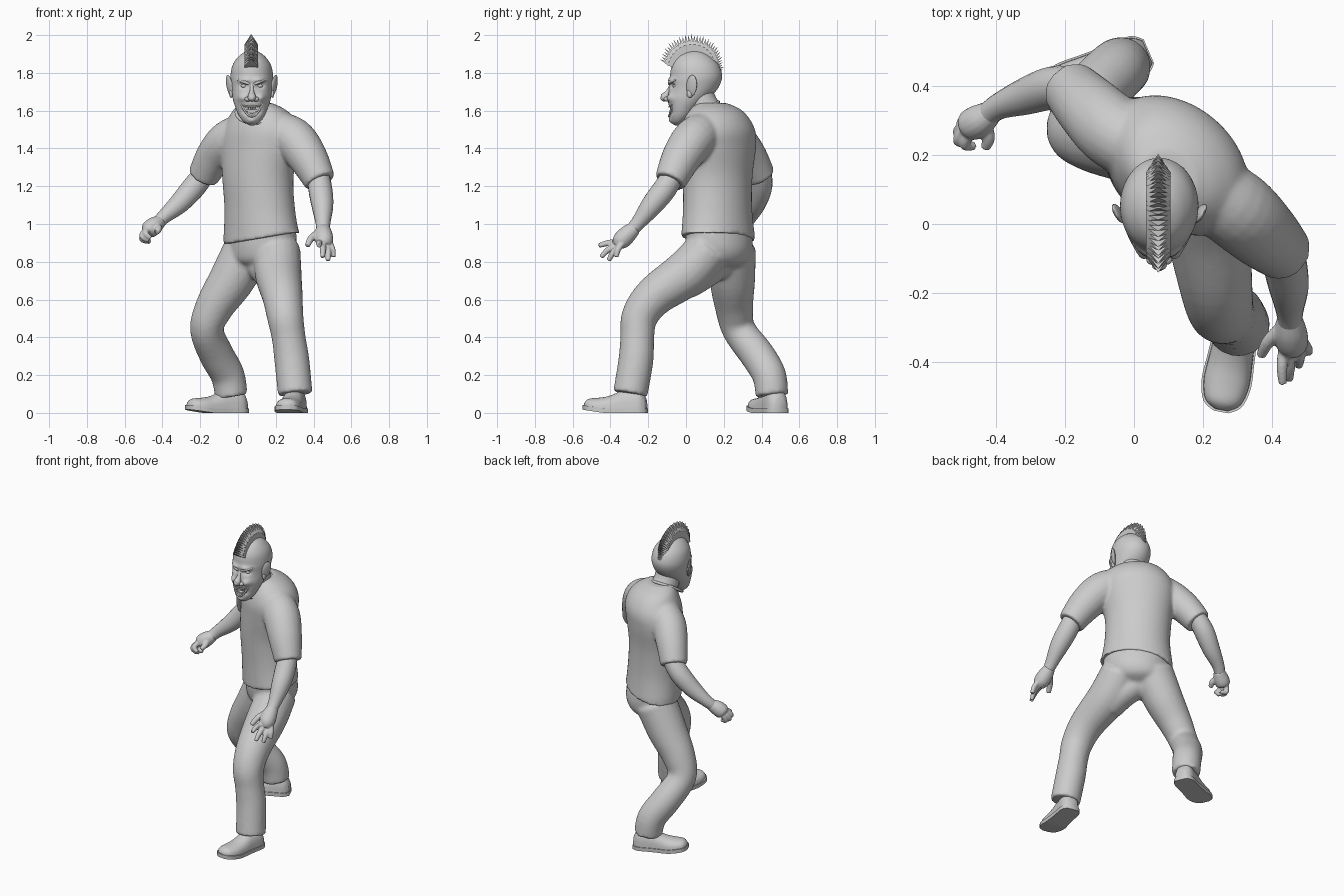
import bpy, bmesh
from math import sin, cos, pi, radians, exp
from mathutils import Vector, Matrix

if "Cube" in bpy.data.objects:
    bpy.data.objects.remove(bpy.data.objects["Cube"])

clay = bpy.data.materials.new("plain_grey")
clay.use_nodes = True
GREY = (0.6, 0.6, 0.6, 1)
clay.diffuse_color = GREY
clay.node_tree.nodes["Principled BSDF"].inputs["Base Color"].default_value = GREY


def spline(pts, n=5):
    """Catmull-Rom interpolation of tuples of any length."""
    out = []
    for i in range(len(pts) - 1):
        a, b, c, d = (pts[min(max(j, 0), len(pts) - 1)] for j in range(i - 1, i + 3))
        for k in range(n):
            t = k / n
            out.append([q + 0.5 * t * (r - p + t * (2 * p - 5 * q + 4 * r - s + t * (3 * (q - r) + s - p)))
                        for p, q, r, s in zip(a, b, c, d)])
    return out + [list(pts[-1])]


def tube(pts, sides=20, n=5):
    """Round rings along a path of (x, y, z, radius)."""
    pts = spline(pts, n)
    pos = [Vector(p[:3]) for p in pts]
    rings, normal = [], None
    for i, p in enumerate(pos):
        t = (pos[min(i + 1, len(pos) - 1)] - pos[max(i - 1, 0)]).normalized()
        normal = t.orthogonal() if normal is None else normal - t * normal.dot(t)
        normal.normalize()
        side = t.cross(normal)
        rings.append([p + pts[i][3] * (normal * cos(a) + side * sin(a))
                      for a in (2 * pi * k / sides for k in range(sides))])
    return rings


def slices(pts, yaw=0.0, sides=40, n=5):
    """Level oval rings of (x, y, z, half_width, half_depth)."""
    u, v = Vector((cos(yaw), sin(yaw), 0)), Vector((-sin(yaw), cos(yaw), 0))
    return [[Vector(p[:3]) + u * p[3] * cos(a) + v * p[4] * sin(a)
             for a in (2 * pi * k / sides for k in range(sides))] for p in spline(pts, n)]


def finish(name, bm, smooth=True, voxel=0, angle=50, relax=5):
    bmesh.ops.recalc_face_normals(bm, faces=bm.faces)
    me = bpy.data.meshes.new(name)
    bm.to_mesh(me)
    bm.free()
    me.materials.append(clay)
    ob = bpy.data.objects.new(name, me)
    bpy.context.collection.objects.link(ob)
    if voxel:
        rm = ob.modifiers.new("blend", 'REMESH')
        rm.mode, rm.voxel_size, rm.use_smooth_shade = 'VOXEL', voxel, True
        sm = ob.modifiers.new("relax", 'SMOOTH')
        sm.factor, sm.iterations = 0.5, relax
    elif smooth:
        bpy.ops.object.select_all(action='DESELECT')
        ob.select_set(True)
        bpy.context.view_layer.objects.active = ob
        bpy.ops.object.shade_smooth_by_angle(angle=radians(angle))
    return ob


def skin(name, parts, **kw):
    """Join rings of each part into capped surfaces."""
    bm = bmesh.new()
    for rings in parts:
        rows = [[bm.verts.new(p) for p in r] for r in rings]
        m = len(rows[0])
        for r, s in zip(rows, rows[1:]):
            for k in range(m):
                bm.faces.new((r[k], r[(k + 1) % m], s[(k + 1) % m], s[k]))
        bm.faces.new(rows[0][::-1])
        bm.faces.new(rows[-1])
    return finish(name, bm, **kw)


def blob(name, pos, size, rot=(0, 0, 0)):
    bm = bmesh.new()
    bmesh.ops.create_uvsphere(bm, u_segments=20, v_segments=12, radius=1)
    ob = finish(name, bm)
    ob.location, ob.scale, ob.rotation_euler = pos, size, rot
    return ob


# Shirt: turned torso with sleeves
TURN = radians(-42)
torso = slices([(.125, .17, .925, .225, .17), (.115, .167, 1.08, .203, .165), (.105, .167, 1.25, .205, .167),
                (.115, .17, 1.4, .23, .172), (.125, .168, 1.49, .23, .172), (.125, .163, 1.56, .195, .15),
                (.112, .155, 1.61, .145, .115), (.1, .135, 1.64, .085, .075)], TURN)
for p in torso[0]:
    p.z += 0.17 * (p.x - .125)
sleeve_l = [(.18, .12, 1.5, .105), (.292, .045, 1.45, .115), (.37, -.025, 1.35, .105), (.435, -.085, 1.225, .084)]
sleeve_r = [(.06, .2, 1.5, .1), (-.052, .262, 1.442, .107), (-.125, .33, 1.36, .098), (-.185, .393, 1.25, .083)]
skin("shirt", [torso, tube(sleeve_l), tube(sleeve_r)], voxel=0.009, relax=8)

# Trousers: hips, two bent legs and the seat web between them
hips = slices([(.115, .185, .765, .07, .07), (.12, .182, .8, .16, .135), (.13, .178, .87, .192, .158),
               (.127, .172, .97, .203, .152)], TURN)
leg_l = [(.21, .125, .87, .12), (.212, .01, .745, .125), (.235, -.165, .62, .108), (.25, -.245, .51, .097),
         (.268, -.258, .4, .09), (.285, -.265, .28, .093), (.303, -.295, .1, .092)]
leg_r = [(.055, .24, .87, .13), (-.03, .245, .71, .122), (-.125, .255, .56, .102), (-.165, .28, .44, .089),
         (-.115, .375, .31, .092), (-.055, .44, .2, .09), (-.035, .455, .09, .087)]
seat = [(-.05, .24, .68, .09), (.03, .22, .765, .09), (.1, .175, .8, .09), (.165, .1, .755, .095), (.2, 0, .7, .1)]
skin("trousers", [hips, tube(leg_l), tube(leg_r), tube(seat)], voxel=0.01, relax=10)

# Bare forearms
skin("left_forearm", [tube([(.42, -.05, 1.29, .055), (.435, -.11, 1.19, .063), (.447, -.18, 1.1, .058),
                            (.45, -.25, 1.01, .04), (.45, -.29, .965, .035)])])
skin("right_forearm", [tube([(-.16, .395, 1.29, .055), (-.23, .395, 1.2, .062), (-.31, .37, 1.11, .054),
                             (-.39, .34, 1.04, .038), (-.43, .31, 1.0, .034)])])


# Hands: palm plus jointed digits, as (root, knuckle, tip)
def hand(side, palm, digits):
    parts = [tube(palm, 16)]
    for i, (a, b, c) in enumerate(digits):
        r = .019 if i == 0 else .0165
        parts.append(tube([(*a, r), (*b, r), (*c, r * .75)], 10, 4))
    skin(side + "_hand", parts, voxel=0.005, relax=3)


hand("left", [(.45, -.27, .98, .036), (.452, -.31, .945, .048), (.457, -.345, .91, .047), (.457, -.365, .885, .03)],
     [((.425, -.3, .955), (.388, -.34, .925), (.367, -.38, .885)),
      ((.435, -.35, .905), (.428, -.41, .9), (.43, -.462, .885)),
      ((.45, -.355, .895), (.45, -.41, .865), (.448, -.45, .825)),
      ((.472, -.345, .89), (.478, -.385, .85), (.476, -.41, .806)),
      ((.485, -.335, .9), (.5, -.36, .865), (.505, -.37, .825))])
hand("right", [(-.41, .325, 1.015, .034), (-.445, .3, .99, .047), (-.475, .285, .965, .045), (-.485, .28, .955, .028)],
     [((-.43, .29, .99), (-.42, .25, .975), (-.43, .22, .955)),
      ((-.475, .265, .975), (-.49, .23, .95), (-.462, .225, .925)),
      ((-.49, .27, .965), (-.508, .24, .935), (-.472, .235, .912)),
      ((-.495, .285, .955), (-.508, .262, .92), (-.472, .255, .906)),
      ((-.49, .3, .95), (-.497, .287, .915), (-.462, .28, .908))])

# Shoes: rounded upper on a flat sole, heel to toe as (along, half_width, height)
LAST = [(.006, .035, .075), (.04, .058, .13), (.12, .06, .125), (.19, .064, .095), (.26, .067, .074),
        (.315, .052, .06), (.338, .02, .035)]
for side, heel, toe in (("left", (.315, -.205), (.252, -.54)), ("right", (.045, .5), (-.283, .358))):
    h = Vector((*heel, 0))
    d = (Vector((*toe, 0)) - h).normalized()
    w = Vector((-d.y, d.x, 0))
    upper, sole = [], []
    for along, half, high in spline(LAST, 4):
        lift = .018 * max(along - .22, 0) / .12
        c = h + d * along + Vector((0, 0, lift))
        upper.append([c + w * half * cos(a) + Vector((0, 0, .015 + (high - .015) * max(sin(a), 0) ** .7))
                      for a in (pi * k / 14 for k in range(15))])
        e = h + d * (along * 1.03 - .004) + Vector((0, 0, lift))
        sole.append([e + w * s * half * 1.08 + Vector((0, 0, z)) for s, z in ((-1, 0), (1, 0), (1, .024), (-1, .024))])
    skin(side + "_shoe", [upper])
    skin(side + "_sole", [sole])

# Neck and collar
skin("neck", [tube([(.095, .14, 1.55, .086), (.085, .09, 1.63, .08), (.08, .06, 1.72, .075)])])
ring = [Vector((.085 + .094 * cos(a), .082 + .09 * sin(a), 1.59 + .056 * sin(a)))
        for a in (2 * pi * k / 32 for k in range(33))]
skin("collar", [tube([(*p, .009) for p in ring], 8, 1)])

# Head: stacked ovals, then pushed into sockets, brows, cheeks and mouth
CX = .073
head = slices([(CX, -.045, 1.522, .012, .012), (CX, -.04, 1.54, .042, .036), (CX, -.028, 1.57, .066, .06),
               (CX, -.012, 1.61, .084, .08), (CX, .012, 1.66, .1, .107), (CX, .04, 1.72, .108, .13),
               (CX, .053, 1.78, .113, .138), (CX, .05, 1.84, .102, .125), (CX, .045, 1.885, .072, .09),
               (CX, .045, 1.912, .035, .045), (CX, .045, 1.918, .008, .01)], sides=72, n=8)
DENTS = [(.042, 1.732, .02, .014, .02), (.04, 1.762, .03, .012, -.016), (.052, 1.668, .022, .02, -.02),
         (0, 1.6, .04, .02, .024), (0, 1.545, .024, .016, -.01)]
for r in head:
    for p in r:
        if p.y < .02:
            dx = abs(p.x - CX)
            p.y += sum(k * exp(-((dx - x) / sx) ** 2 - ((p.z - z) / sz) ** 2) for x, z, sx, sz, k in DENTS)
skin("head", [head], angle=80)

# Eyes, slanted brows, ears and nose
for s, side in ((1, "left"), (-1, "right")):
    blob(side + "_eye", (CX + s * .042, -.056, 1.731), (.017, .015, .011))
    skin(side + "_brow", [tube([(CX + s * .012, -.088, 1.74, .006), (CX + s * .04, -.084, 1.752, .009),
                                (CX + s * .075, -.053, 1.764, .005)], 10)])
    blob(side + "_ear", (CX + s * .117, .03, 1.732), (.011, .031, .058), (radians(-10), s * radians(8), s * radians(-28)))
    blob(side + "_ear_lobe", (CX + s * .109, .02, 1.69), (.01, .016, .022))
    blob(side + "_nostril", (CX + s * .021, -.1, 1.661), (.017, .018, .013))
skin("nose", [tube([(CX, -.078, 1.74, .009), (CX, -.093, 1.705, .011), (CX, -.109, 1.678, .021),
                    (CX, -.124, 1.667, .02), (CX, -.135, 1.664, .006)], 14)])

# Grin: two lips and rows of teeth
for name, mid, rad in (("upper_lip", 1.62, .004), ("lower_lip", 1.569, .005)):
    lip = [(CX + x, -.09 + 5.5 * x * x, mid + (1.634 - mid) * (x / .056) ** 2, rad)
           for x in (-.056, -.037, -.018, 0, .018, .037, .056)]
    skin(name, [tube(lip, 8, 3)])
bm = bmesh.new()
for base, sag in ((1.611, 4), (1.581, 16)):
    for k in range(-3, 4):
        x = k * .012
        bmesh.ops.create_cube(bm, size=1, matrix=Matrix.Translation((CX + x, -.082 + 5.5 * x * x, base + sag * x * x))
                              @ Matrix.Diagonal((.01, .008, .014, 1)))
finish("teeth", bm, smooth=False)

# Mohawk: dense fan of pointed blades over the crown
bm = bmesh.new()
COUNT = 34
for i in range(COUNT):
    f = i / (COUNT - 1)
    ang = radians(-62 + 136 * f)
    tip = .21 + .03 * sin(pi * min(f * 1.1, 1)) - .045 * f * f
    out, along = Vector((0, sin(ang), cos(ang))), Vector((0, cos(ang), -sin(ang)))
    c = Vector((.07, .045, 1.775))
    rows = [[bm.verts.new(c + out * r + along * t * a + Vector((b * .035, 0, 0)))
             for a, b in ((-1, -1), (1, -1), (1, 1), (-1, 1))] for r, t in ((.1, .006), (tip - .055, .009))]
    peak = bm.verts.new(c + out * (tip - .006 * (i % 2)))
    for k in range(4):
        n = (k + 1) % 4
        bm.faces.new((rows[0][k], rows[0][n], rows[1][n], rows[1][k]))
        bm.faces.new((rows[1][k], rows[1][n], peak))
    bm.faces.new(rows[0][::-1])
finish("mohawk", bm, smooth=False)
